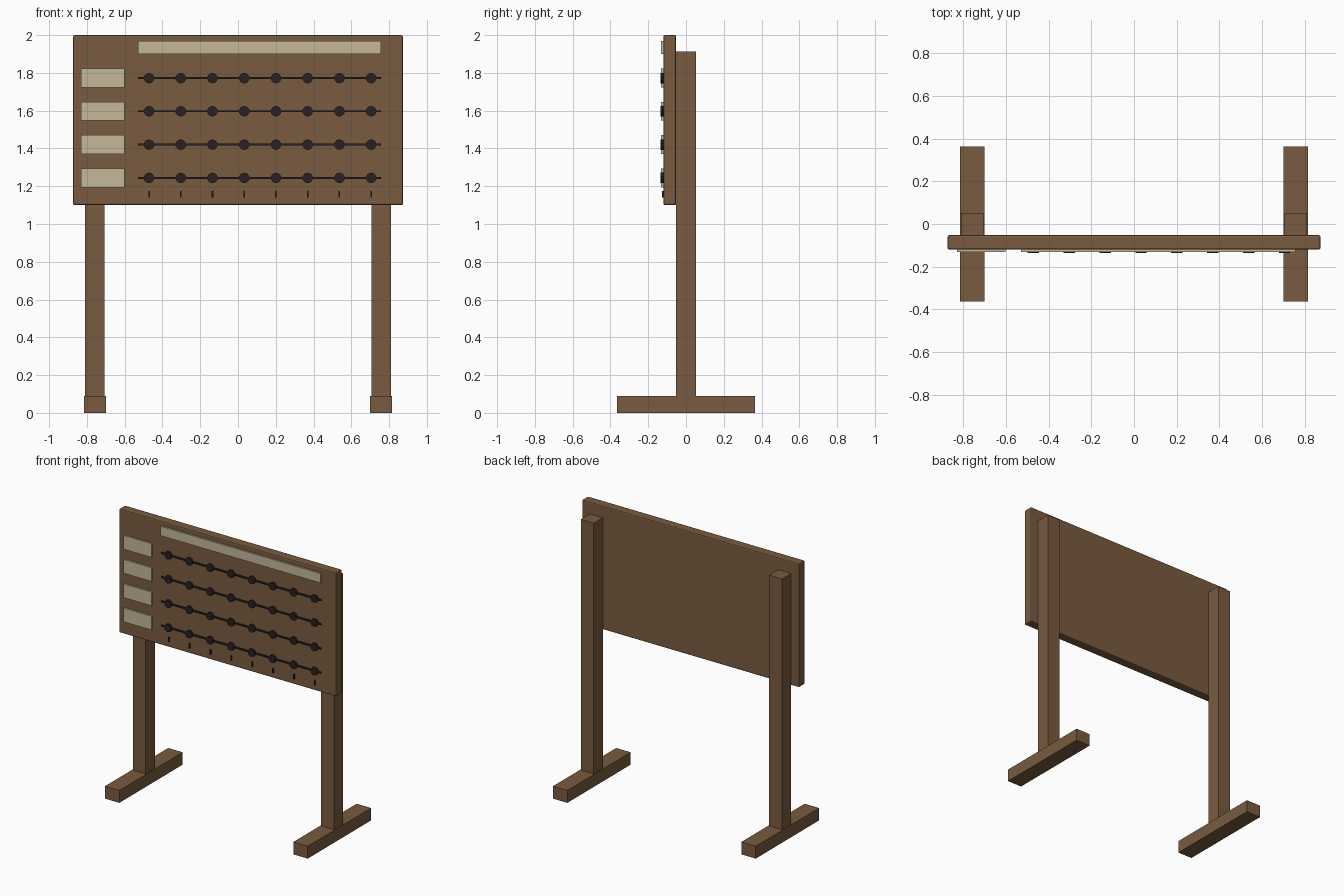
import bpy, math

if "Cube" in bpy.data.objects:
    bpy.data.objects.remove(bpy.data.objects["Cube"])


def material(name, rgb):
    m = bpy.data.materials.new(name)
    m.diffuse_color = (*rgb, 1)
    m.use_nodes = True
    m.node_tree.nodes["Principled BSDF"].inputs["Base Color"].default_value = m.diffuse_color
    return m


wood = material("brown_wood", (0.19, 0.105, 0.05))
paper = material("cream_label", (0.56, 0.48, 0.33))
iron = material("dark_iron", (0.022, 0.015, 0.014))


def box(name, x, y, z, mat, bevel=0):
    """Box from (min, max) ranges on each axis."""
    bpy.ops.mesh.primitive_cube_add(size=1, location=[sum(r) / 2 for r in (x, y, z)])
    o = bpy.context.object
    o.name = name
    o.scale = [r[1] - r[0] for r in (x, y, z)]
    bpy.ops.object.transform_apply(location=False, rotation=False, scale=True)
    o.data.materials.append(mat)
    if bevel:
        b = o.modifiers.new("soft_edges", 'BEVEL')
        b.width, b.segments = bevel, 2
    return o


FRONT = -0.12       # front face of the board
BACK = -0.052
ROWS = [1.772, 1.597, 1.42, 1.244]
COLUMNS = [-0.471 + 0.168 * i for i in range(8)]

# Stand: a foot and a post on each side
for side, sx in (("left", -1), ("right", 1)):
    cx = 0.758 * sx
    box(side + "_foot", (cx - 0.058, cx + 0.058), (-0.364, 0.364), (0, 0.09), wood)
    box(side + "_post", (cx - 0.052, cx + 0.052), (-0.052, 0.052), (0.09, 1.913), wood)

# Board with softened edges
box("board", (-0.873, 0.873), (FRONT, BACK), (1.10, 2.0), wood, 0.008)

# Title plate across the top
box("title_plate", (-0.53, 0.757), (FRONT - 0.012, FRONT + 0.002), (1.9, 1.968), paper)

for r, z in enumerate(ROWS):
    # Row label and rail
    box(f"row_label_{r}", (-0.83, -0.602), (FRONT - 0.012, FRONT + 0.002),
        (z - 0.05, z + 0.05), paper)
    box(f"rail_{r}", (-0.53, 0.757), (FRONT - 0.01, FRONT + 0.002),
        (z - 0.005, z + 0.005), iron)
    # Round pegs along the rail
    for c, x in enumerate(COLUMNS):
        bpy.ops.mesh.primitive_cylinder_add(
            vertices=10, radius=0.028, depth=0.018,
            location=(x, FRONT - 0.007, z), rotation=(math.pi / 2, 0, 0))
        o = bpy.context.object
        o.name = f"peg_{r}_{c}"
        o.data.materials.append(iron)

# Small tick marks below the columns
for c, x in enumerate(COLUMNS):
    box(f"tick_{c}", (x - 0.004, x + 0.004), (FRONT - 0.008, FRONT + 0.002),
        (1.14, 1.175), iron)
